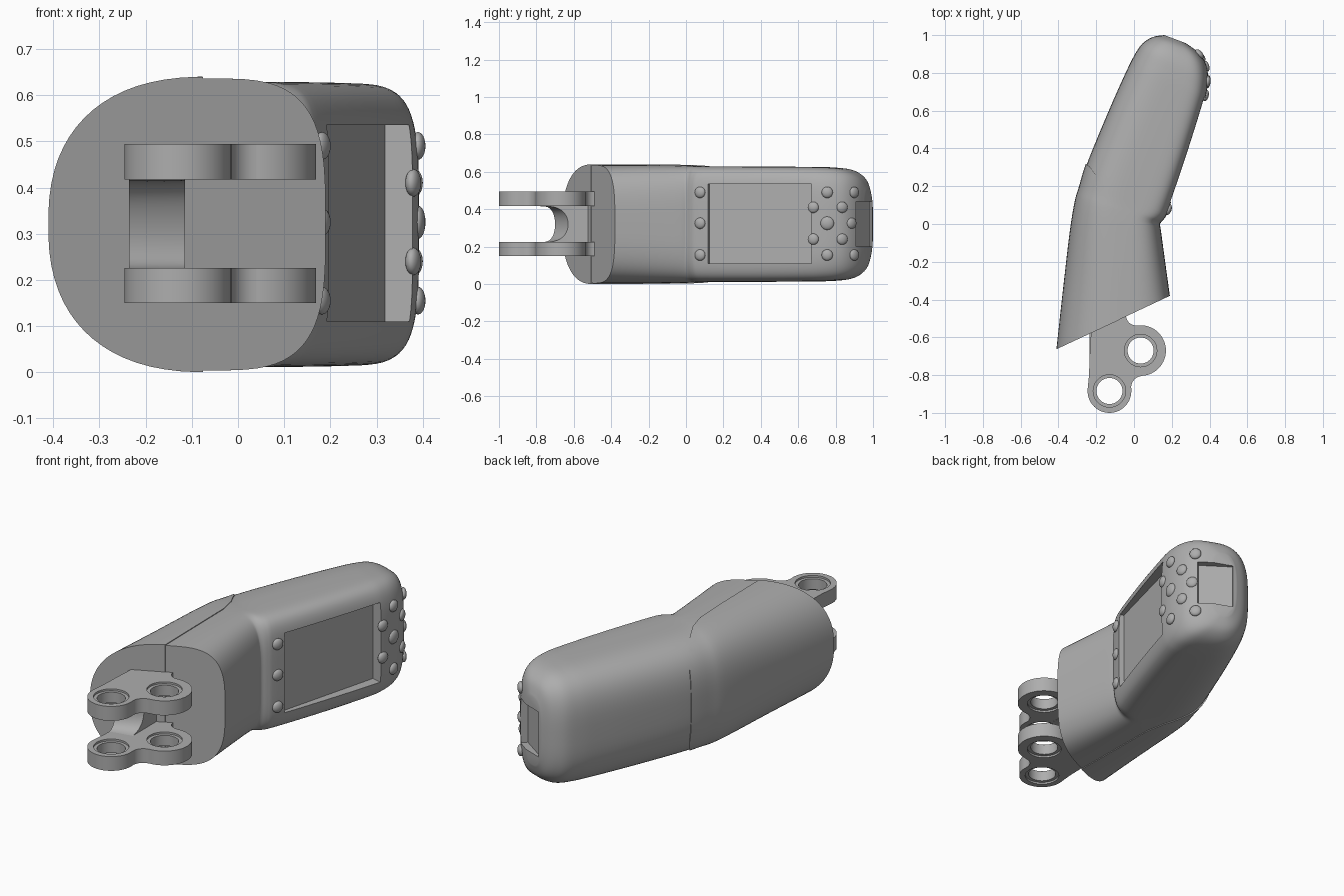
import bpy, bmesh, math
from mathutils import Vector, Matrix

if "Cube" in bpy.data.objects:
    bpy.data.objects.remove(bpy.data.objects["Cube"])

ZC = 0.32
grey = bpy.data.materials.new("plain grey")
grey.diffuse_color = (0.42, 0.42, 0.42, 1)
grey.use_nodes = True
grey.node_tree.nodes["Principled BSDF"].inputs["Base Color"].default_value = grey.diffuse_color


def make(name, bm, smooth=35):
    bmesh.ops.recalc_face_normals(bm, faces=bm.faces)
    me = bpy.data.meshes.new(name)
    bm.to_mesh(me)
    bm.free()
    me.materials.append(grey)
    ob = bpy.data.objects.new(name, me)
    bpy.context.collection.objects.link(ob)
    shade(ob, smooth)
    return ob


def shade(ob, angle=35):
    bpy.ops.object.select_all(action='DESELECT')
    ob.select_set(True)
    bpy.context.view_layer.objects.active = ob
    bpy.ops.object.shade_smooth_by_angle(angle=math.radians(angle))


def boolean(ob, cutter, op):
    m = ob.modifiers.new("cut", 'BOOLEAN')
    m.operation, m.solver, m.object = op, 'EXACT', cutter
    bpy.context.view_layer.objects.active = ob
    bpy.ops.object.modifier_apply(modifier=m.name)
    bpy.data.objects.remove(cutter)
    shade(ob)


def catmull(a, b, c, d, t):
    return [0.5 * (2*q + (r-p)*t + (2*p-5*q+4*r-s)*t*t + (3*q-p-3*r+s)*t**3)
            for p, q, r, s in zip(a, b, c, d)]


def bridge(bm, rings):
    n = len(rings[0])
    for a, b in zip(rings, rings[1:]):
        for i in range(n):
            bm.faces.new((a[i], a[(i+1) % n], b[(i+1) % n], b[i]))
    bm.faces.new(rings[0])
    bm.faces.new(rings[-1])


def loft(name, secs, steps=4, n=72):
    """Sections: left x,y, right x,y, half height, left and right squareness."""
    path = []
    for i in range(len(secs) - 1):
        a, d = secs[max(i-1, 0)], secs[min(i+2, len(secs)-1)]
        path += [catmull(a, secs[i], secs[i+1], d, k/steps) for k in range(steps)]
    path.append(secs[-1])
    bm = bmesh.new()
    rings = []
    for lx, ly, rx, ry, h, el, er in path:
        ring = []
        for k in range(n):
            a = 2*math.pi*(k + 0.5)/n
            c, s = math.cos(a), math.sin(a)
            e = er if c > 0 else el
            u = math.copysign(abs(c)**(2/e), c)
            v = math.copysign(abs(s)**(2/e), s)
            u = 0.58 + u*(0.42 if c > 0 else 0.58)
            ring.append(bm.verts.new((lx+(rx-lx)*u, ly+(ry-ly)*u, ZC + h*v)))
        rings.append(ring)
    bridge(bm, rings)
    return make(name, bm)


def prism(name, pts, z0, z1):
    bm = bmesh.new()
    bridge(bm, [[bm.verts.new((x, y, z)) for x, y in pts] for z in (z0, z1)])
    return make(name, bm)


# Main handset body, lower grip to rounded top end
secs = [
    (-.405, -.66, .19, -.38, .316, 2.4, 3.4),
    (-.365, -.30, .165, -.20, .316, 2.5, 3.4),
    (-.333, -.03, .142, -.03, .314, 2.7, 3.6),
    (-.308, .12, .138, .00, .312, 2.9, 4),
    (-.285, .20, .158, .025, .310, 3, 5),
    (-.243, .335, .182, .075, .309, 3.1, 5.5),
    (-.125, .62, .27, .33, .308, 3.2, 5.5),
    (-.04, .81, .36, .61, .306, 3.2, 5),
    (.00, .89, .385, .70, .303, 3.2, 4.5),
    (.035, .945, .392, .78, .295, 3.2, 4),
    (.07, .975, .38, .85, .275, 3.1, 3.6),
    (.11, .993, .34, .91, .24, 3, 3.2),
    (.16, 1.0, .28, .955, .18, 2.8, 2.8),
]
body = loft("main_body", secs)

# Back grip cover, slightly proud of the body and trimmed along the seam
cover = loft("back_grip_cover", [
    (s[0]-.006, s[1]-(.003 if i == 0 else 0), s[2], s[3]-(.003 if i == 0 else 0),
     s[4]+.004, s[5], s[6]) for i, s in enumerate(secs[:7])])
seam = prism("seam_cutter", [(-.6, -.9), (-.07, -.9), (-.08, -.2), (-.085, 0), (-.11, .1),
                             (-.16, .2), (-.235, .305), (-.3, .35), (-.6, .36)], -.2, 1)
boolean(cover, seam, 'INTERSECT')

# Screen recess and top-end pocket
screen = prism("screen_cutter", [(.172, .125), (.318, .685), (.5, .635), (.32, .075)], .11, .535)
boolean(body, screen, 'DIFFERENCE')
pocket = prism("pocket_cutter", [(.315, .885), (.17, .985), (.26, 1.1), (.42, .99)], .2, .44)
boolean(body, pocket, 'DIFFERENCE')

# Keys around the screen, seated on the face outline
face = [(.02, .155), (.075, .182), (.33, .27), (.61, .36), (.70, .385),
        (.78, .392), (.85, .38), (.91, .34), (.955, .28)]


def face_x(y):
    for (y0, x0), (y1, x1) in zip(face, face[1:]):
        if y <= y1:
            return x0 + (x1-x0)*(y-y0)/(y1-y0)
    return face[-1][1]


keys = [(.075, .49), (.075, .325), (.075, .155), (.68, .41), (.68, .24),
        (.755, .49), (.755, .325), (.755, .155), (.835, .41), (.835, .24),
        (.9, .49), (.885, .325), (.9, .155)]
for i, (y, z) in enumerate(keys):
    d = Vector((face_x(y+.03) - face_x(y-.03), .06, 0)).normalized()
    normal = Vector((d.y, -d.x, 0))
    r = .036 if (y, z) == (.755, .325) else .03
    bm = bmesh.new()
    bmesh.ops.create_uvsphere(bm, u_segments=24, v_segments=12, radius=1)
    rot = normal.to_track_quat('Z', 'Y').to_matrix().to_4x4()
    bm.transform(Matrix.Translation((face_x(y), y, z)) @ rot @ Matrix.Diagonal((r, r, .016, 1)))
    make(f"key_{i+1}", bm)


# Mounting plates with two bores each
def arc(cx, cy, r, a0, a1, n=20):
    return [(cx + r*math.cos(math.radians(a0+(a1-a0)*k/n)),
             cy + r*math.sin(math.radians(a0+(a1-a0)*k/n))) for k in range(n+1)]


LUGS = [(-.13, -.884), (.035, -.67)]
outline = ([(-.225, -.53), (-.235, -.70), (-.238, -.80)]
           + arc(*LUGS[0], .116, 170, 365, 28)
           + arc(.045, -.865, .06, 175, 95, 8)
           + arc(*LUGS[1], .134, -90, 90, 28)
           + arc(.01, -.485, .052, 270, 180, 8) + [(-.042, -.42)])
for label, z0, z1 in (("lower", .15, .226), ("upper", .417, .494)):
    plate = prism(label + "_mount_plate", outline, z0, z1)
    for j, (cx, cy) in enumerate(LUGS):
        bore = prism("bore_cutter", arc(cx, cy, .086, 0, 350, 35), z0-.1, z1+.1)
        boolean(plate, bore, 'DIFFERENCE')
        # Sleeve sunk slightly inside the bore
        bm = bmesh.new()
        loops = [[bm.verts.new((x, y, z)) for x, y in arc(cx, cy, r, 0, 350, 35)]
                 for r, z in ((.087, z0+.01), (.087, z1-.01), (.069, z1-.01), (.069, z0+.01))]
        for a, b in zip(loops, loops[1:] + loops[:1]):
            for k in range(36):
                bm.faces.new((a[k], a[(k+1) % 36], b[(k+1) % 36], b[k]))
        make(f"{label}_sleeve_{j+1}", bm)

# Web between the plates with a hollowed front edge
bm = bmesh.new()
rings = []
for x, depth in ((-.236, -.70), (-.115, -.63)):
    pts = [(-.5, .22)] + [(-.78 + (depth+.78)*math.sin(math.pi*k/20)**.6,
                           .32 - .096*math.cos(math.pi*k/20)) for k in range(21)] + [(-.5, .42)]
    rings.append([bm.verts.new((x, y, z)) for y, z in pts])
bridge(bm, rings)
make("mount_web", bm)
